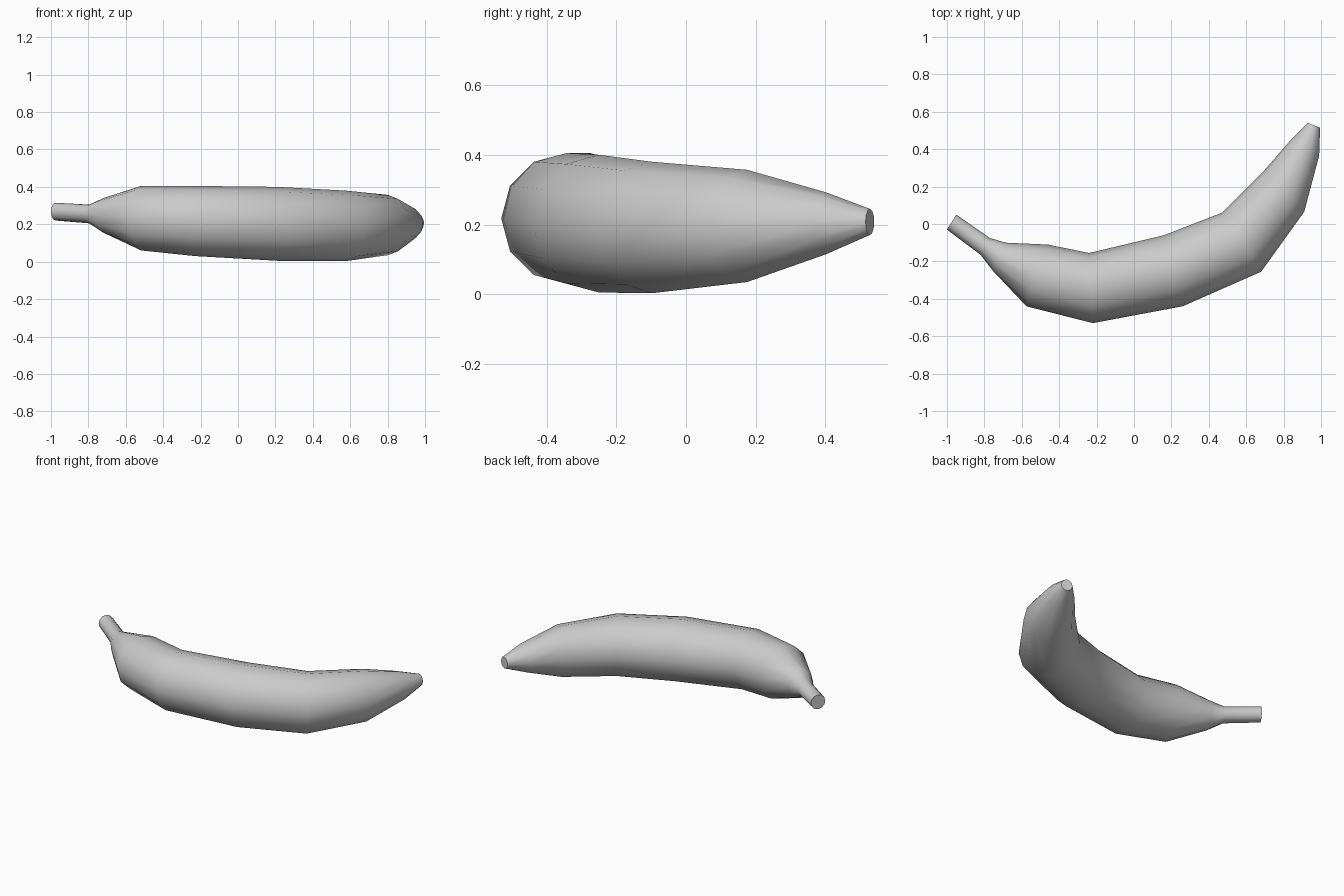
import bpy, bmesh, math
from mathutils import Vector

if "Cube" in bpy.data.objects:
    bpy.data.objects.remove(bpy.data.objects["Cube"])

SIDES = 12
# Ring per row: outer x, y / inner x, y (top view), bottom z, top z
RINGS = [
    (-1.00, -0.03, -0.95, 0.05, 0.22, 0.315),    # stem end
    (-0.82, -0.165, -0.77, -0.075, 0.205, 0.305),  # stem base
    (-0.755, -0.25, -0.685, -0.10, 0.155, 0.34),  # neck
    (-0.575, -0.44, -0.46, -0.11, 0.06, 0.405),
    (-0.22, -0.53, -0.24, -0.155, 0.03, 0.405),
    (0.26, -0.44, 0.16, -0.06, 0.005, 0.40),
    (0.68, -0.255, 0.47, 0.06, 0.003, 0.38),
    (0.91, 0.065, 0.695, 0.285, 0.035, 0.357),
    (0.99, 0.365, 0.83, 0.44, 0.115, 0.292),
    (0.995, 0.515, 0.93, 0.54, 0.17, 0.245),    # blossom tip
]

bm = bmesh.new()
loops = []
for ox, oy, ix, iy, z0, z1 in RINGS:
    zc = (z0 + z1) / 2
    outer, inner = Vector((ox, oy, zc)), Vector((ix, iy, zc))
    centre, side = (outer + inner) / 2, (outer - inner) / 2
    up = Vector((0, 0, (z1 - z0) / 2))
    angles = [2 * math.pi * i / SIDES for i in range(SIDES)]
    loops.append([bm.verts.new(centre + side * math.cos(a) + up * math.sin(a))
                  for a in angles])

# Skin between neighbouring rings, then end caps
for a, b in zip(loops, loops[1:]):
    for i in range(SIDES):
        j = (i + 1) % SIDES
        bm.faces.new((a[i], a[j], b[j], b[i]))
bm.faces.new(loops[0])
bm.faces.new(loops[-1])
bmesh.ops.recalc_face_normals(bm, faces=bm.faces[:])

mesh = bpy.data.meshes.new("banana")
bm.to_mesh(mesh)
bm.free()
banana = bpy.data.objects.new("banana", mesh)
bpy.context.collection.objects.link(banana)
bpy.context.view_layer.objects.active = banana
banana.select_set(True)
bpy.ops.object.shade_smooth_by_angle(angle=math.radians(60))
